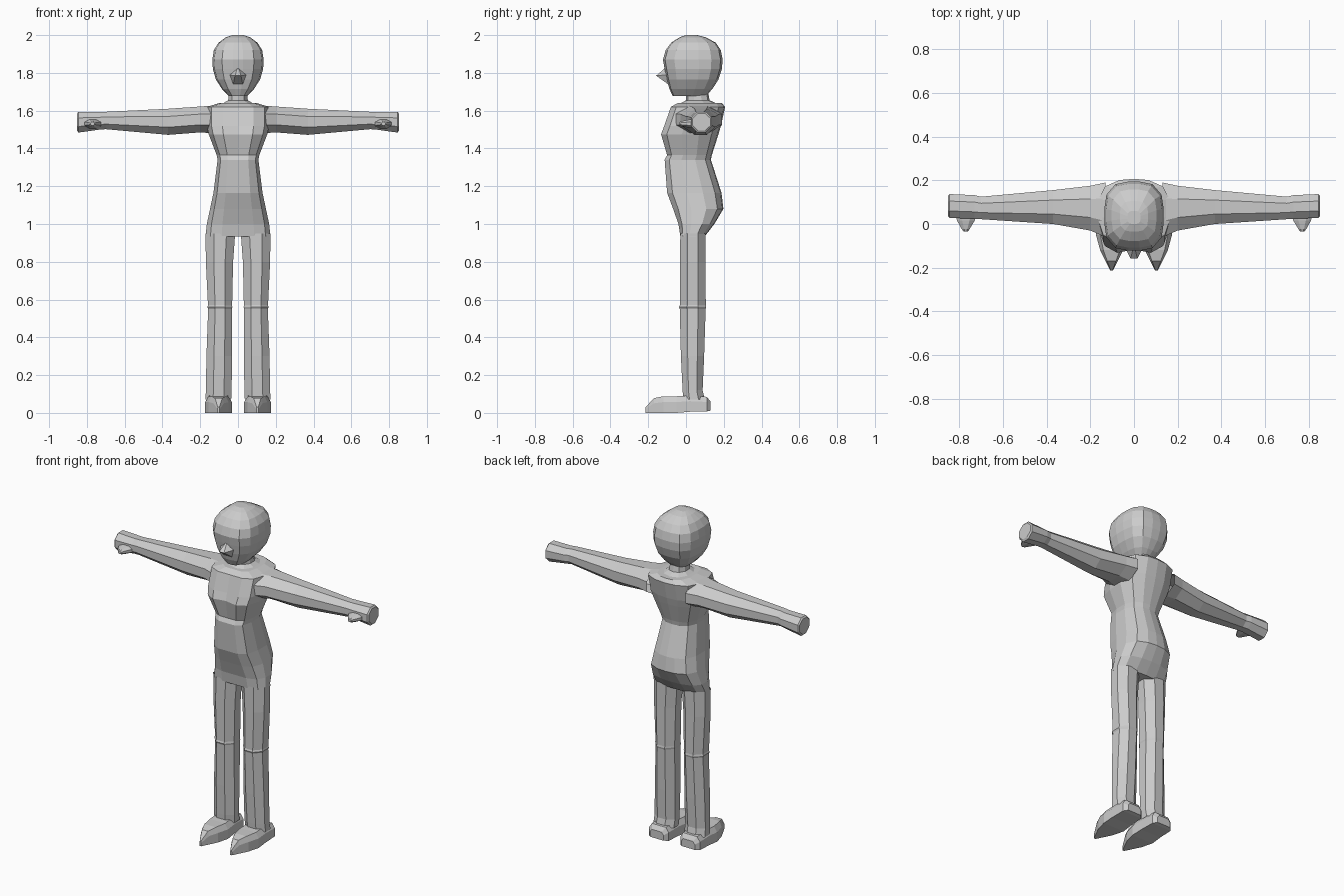
import bpy, bmesh, math
from mathutils import Vector

grey = bpy.data.materials.new("plain grey")
grey.diffuse_color = (0.6, 0.6, 0.6, 1)


def finish(name, bm):
    bmesh.ops.recalc_face_normals(bm, faces=bm.faces)
    me = bpy.data.meshes.new(name)
    bm.to_mesh(me)
    bm.free()
    me.materials.append(grey)
    ob = bpy.data.objects.new(name, me)
    bpy.context.collection.objects.link(ob)
    return ob


def loft(name, rings, start=True, end=True, flip=False):
    """Skin a list of closed rings, optionally capping the ends."""
    bm = bmesh.new()
    s = -1 if flip else 1
    vs = [[bm.verts.new((s * p[0], p[1], p[2])) for p in r] for r in rings]
    n = len(rings[0])
    for a, b in zip(vs, vs[1:]):
        for i in range(n):
            j = (i + 1) % n
            bm.faces.new((a[i], a[j], b[j], b[i]))
    if start:
        bm.faces.new(vs[0])
    if end:
        bm.faces.new(vs[-1])
    return finish(name, bm)


def superellipse(u0, u1, v0, v1, n, power):
    """Rounded box outline between two corners."""
    pts = []
    for i in range(n):
        a = 2 * math.pi * (i + 0.5) / n
        c, s = math.cos(a), math.sin(a)
        r = (abs(c) ** power + abs(s) ** power) ** (-1 / power)
        pts.append((c * r, s * r))
    mu, mv = max(p[0] for p in pts), max(p[1] for p in pts)
    return [((u0 + u1) / 2 + (u1 - u0) / 2 * p / mu,
             (v0 + v1) / 2 + (v1 - v0) / 2 * q / mv) for p, q in pts]


def level(z, x0, x1, y0, y1, n=8, power=3):
    return [(x, y, z) for x, y in superellipse(x0, x1, y0, y1, n, power)]


# Torso: one half section, mirrored, scaled per level
SECTION = [(0, 0), (0.5, 0), (0.85, 0.1), (1, 0.36), (1, 0.66), (0.8, 0.88), (0.4, 0.98), (0, 1)]


def torso_ring(z, w, front, back, dent=0):
    half = [(f * w, front + g * (back - front)) for f, g in SECTION]
    half[0] = (0, front + dent)
    full = half + [(-x, y) for x, y in half[-2:0:-1]]
    return [(x, y, z) for x, y in full]


loft("torso", [torso_ring(*r) for r in (
    (0.935, 0.172, -0.03, 0.10), (1.0, 0.165, -0.04, 0.15), (1.08, 0.148, -0.068, 0.198),
    (1.165, 0.13, -0.10, 0.188), (1.34, 0.108, -0.113, 0.132), (1.365, 0.113, -0.10, 0.137),
    (1.475, 0.155, -0.132, 0.172, 0.015), (1.52, 0.165, -0.115, 0.185, 0.01),
    (1.62, 0.165, -0.08, 0.207), (1.64, 0.1, -0.045, 0.19))])

# Neck flaring into the shoulders
loft("neck", [level(z, -w, w, f, b, 10, 2.3) for z, w, f, b in (
    (1.635, 0.085, -0.035, 0.17), (1.655, 0.052, 0.0, 0.125), (1.71, 0.045, 0.0, 0.115))], False, False)

# Head: boxy rounded shell
loft("head", [level(z, -w, w, f, b, 16, 3.2) for z, w, f, b in (
    (1.678, 0.05, -0.07, 0.105), (1.715, 0.085, -0.088, 0.14), (1.765, 0.117, -0.102, 0.172),
    (1.82, 0.133, -0.113, 0.19), (1.87, 0.136, -0.122, 0.194), (1.92, 0.128, -0.108, 0.184),
    (1.96, 0.103, -0.078, 0.158), (1.988, 0.065, -0.035, 0.105), (2.0, 0.03, 0.0, 0.06))])

# Nose: small wedge
bm = bmesh.new()
n = [bm.verts.new(p) for p in ((-0.045, -0.1, 1.79), (0, -0.1, 1.835), (0.045, -0.1, 1.79),
                               (0.025, -0.095, 1.74), (-0.025, -0.095, 1.74),
                               (-0.016, -0.158, 1.785), (0.016, -0.158, 1.785))]
for f in ((0, 1, 5), (1, 6, 5), (1, 2, 6), (2, 3, 6), (3, 4, 5, 6), (4, 0, 5)):
    bm.faces.new([n[i] for i in f])
finish("nose", bm)

for flip, side in ((False, "left"), (True, "right")):
    # Arm and closed hand, skinned outward along x
    arm = [(0.13, -0.06, 0.19, 1.48, 1.627), (0.2, -0.03, 0.175, 1.485, 1.622),
           (0.37, 0.0, 0.155, 1.472, 1.61), (0.70, 0.022, 0.125, 1.502, 1.594),
           (0.73, 0.024, 0.132, 1.5, 1.592), (0.845, 0.028, 0.137, 1.484, 1.594),
           (0.852, 0.035, 0.13, 1.495, 1.585)]
    loft(side + "_arm", [[(x, y, z) for y, z in superellipse(y0, y1, z0, z1, 8, 2.3)]
                         for x, y0, y1, z0, z1 in arm], False, True, flip)

    # Thumb: stub pointing forward
    thumb = [(0.05, 0.715, 0.82, 1.505, 1.555), (0.015, 0.73, 0.81, 1.51, 1.552),
             (-0.022, 0.752, 0.79, 1.517, 1.545), (-0.034, 0.76, 0.78, 1.522, 1.54)]
    loft(side + "_thumb", [[(x, y, z) for x, z in superellipse(x0, x1, z0, z1, 8, 2.5)]
                           for y, x0, x1, z0, z1 in thumb], False, True, flip)

    # Leg with a small knee crease
    leg = [(0.07, 0.036, 0.172, -0.015, 0.1), (0.12, 0.034, 0.17, -0.018, 0.088),
           (0.3, 0.031, 0.167, -0.027, 0.096), (0.55, 0.032, 0.158, -0.033, 0.104),
           (0.56, 0.03, 0.162, -0.037, 0.107), (0.57, 0.031, 0.159, -0.033, 0.105),
           (0.8, 0.026, 0.17, -0.032, 0.102), (0.95, 0.015, 0.172, -0.03, 0.102)]
    loft(side + "_leg", [level(z, x0, x1, y0, y1) for z, x0, x1, y0, y1 in leg], False, False, flip)

    # Shoe: heel to pointed toe
    shoe = [(0.13, 0.06, 0.15, 0.012, 0.06), (0.11, 0.04, 0.17, 0.008, 0.085),
            (0.02, 0.036, 0.172, 0.006, 0.092), (-0.05, 0.032, 0.174, 0.0, 0.088),
            (-0.12, 0.05, 0.155, 0.0, 0.088), (-0.17, 0.075, 0.13, 0.0, 0.078),
            (-0.214, 0.097, 0.108, 0.0, 0.03)]
    rings = []
    for y, x0, x1, z0, z1 in shoe:
        c = (x1 - x0) * 0.14
        rings.append([(x0, y, z0), (x1, y, z0), (x1, y, z0 + 0.65 * (z1 - z0)),
                      (x1 - c, y, z1), (x0 + c, y, z1), (x0, y, z0 + 0.65 * (z1 - z0))])
    loft(side + "_shoe", rings, True, True, flip)
